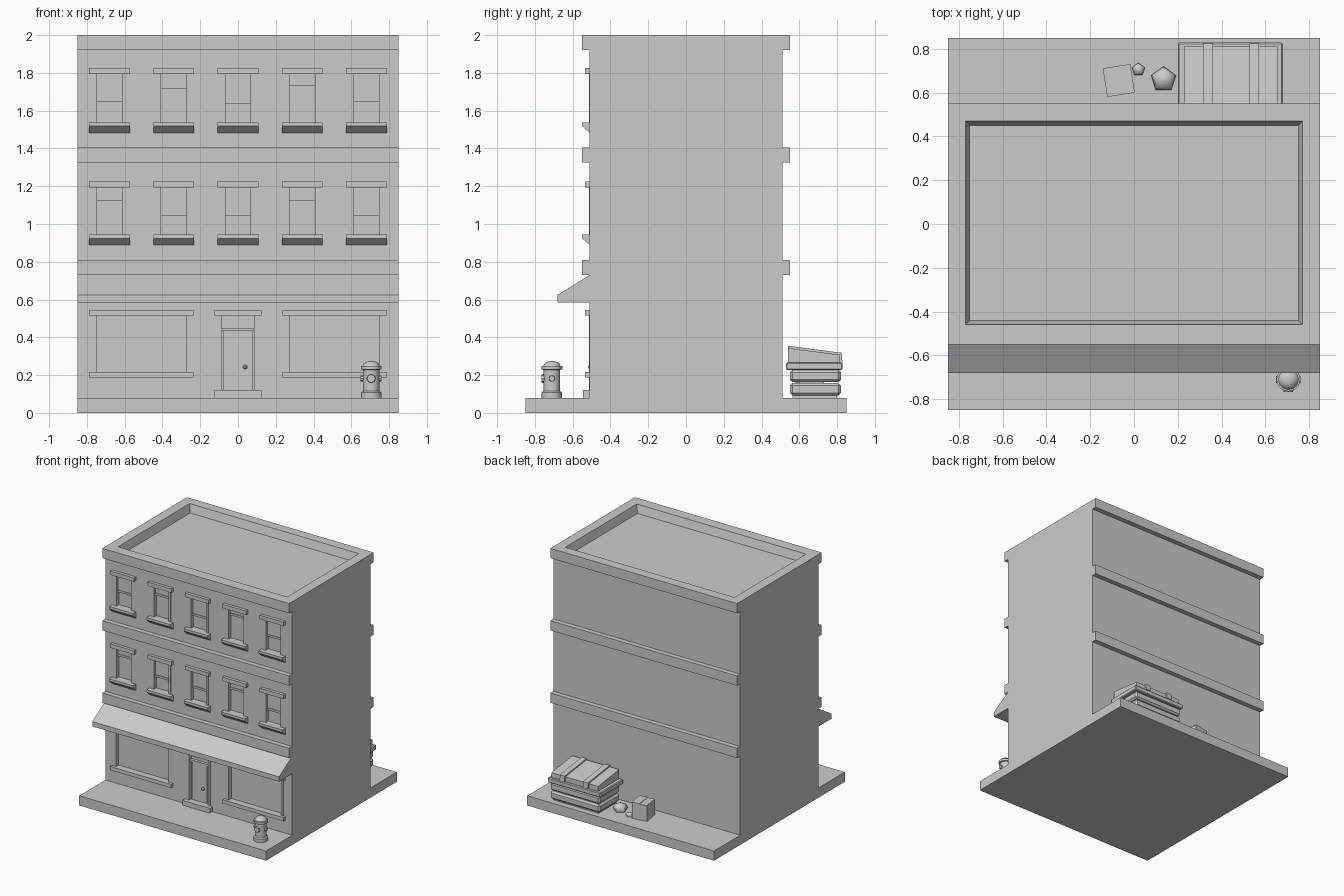
import bpy, bmesh, math
from mathutils import Matrix, Vector

if "Cube" in bpy.data.objects:
    bpy.data.objects.remove(bpy.data.objects["Cube"])


def new_obj(name, bm):
    bmesh.ops.recalc_face_normals(bm, faces=bm.faces)
    me = bpy.data.meshes.new(name)
    bm.to_mesh(me)
    bm.free()
    ob = bpy.data.objects.new(name, me)
    bpy.context.collection.objects.link(ob)
    return ob


def add_box(bm, x0, x1, y0, y1, z0, z1):
    m = Matrix.Translation(((x0 + x1) / 2, (y0 + y1) / 2, (z0 + z1) / 2))
    m = m @ Matrix.Diagonal((x1 - x0, y1 - y0, z1 - z0, 1))
    return bmesh.ops.create_cube(bm, size=1, matrix=m)["verts"]


def boxes(name, *dims):
    bm = bmesh.new()
    for d in dims:
        add_box(bm, *d)
    return new_obj(name, bm)


def add_profile(bm, yz, x0, x1):
    # extrude a side profile along x
    f = bm.faces.new([bm.verts.new((x0, y, z)) for y, z in yz])
    r = bmesh.ops.extrude_face_region(bm, geom=[f])
    vs = [v for v in r["geom"] if isinstance(v, bmesh.types.BMVert)]
    bmesh.ops.translate(bm, verts=vs, vec=(x1 - x0, 0, 0))


def profile(name, yz, x0, x1):
    bm = bmesh.new()
    add_profile(bm, yz, x0, x1)
    return new_obj(name, bm)


def lathe(name, rz, n, loc, rot=None):
    # revolve (radius, height) points about z
    bm = bmesh.new()
    rings = [[bm.verts.new((r * math.cos(2 * math.pi * i / n), r * math.sin(2 * math.pi * i / n), z))
              for i in range(n)] for r, z in rz]
    for a, b in zip(rings, rings[1:]):
        for i in range(n):
            bm.faces.new((a[i], a[(i + 1) % n], b[(i + 1) % n], b[i]))
    bm.faces.new(rings[0])
    bm.faces.new(rings[-1])
    ob = new_obj(name, bm)
    ob.matrix_world = Matrix.Translation(loc) @ (rot or Matrix())
    return ob


def smooth(ob, angle=35):
    bpy.ops.object.select_all(action='DESELECT')
    ob.select_set(True)
    bpy.context.view_layer.objects.active = ob
    bpy.ops.object.shade_smooth_by_angle(angle=math.radians(angle))


W, WALL, GLASS = 0.85, -0.51, -0.48

# pavement slab
boxes("pavement", (-W, W, -W, W, 0, 0.08))

# building: stepped side profile with the floor bands
bands = [(0.73, 0.81), (1.325, 1.405), (1.92, 2.0)]
half = [(0.51, 0.08)]
for lo, hi in bands:
    half += [(0.51, lo), (0.55, lo), (0.55, hi)]
    if hi < 2:
        half.append((0.51, hi))
building = profile("building", half + [(-y, z) for y, z in reversed(half)], -W, W)

# cutters: openings and roof well
cut = bmesh.new()
xs = [-0.68, -0.34, 0, 0.34, 0.68]
rows = [(0.944, 1.193, [1.13, 1.05, 1.05, 1.13, 1.05]),
        (1.538, 1.793, [1.655, 1.722, 1.645, 1.74, 1.655])]
openings = [(x - 0.087, x + 0.087, z0, z1) for z0, z1, _ in rows for x in xs]
openings += [(-0.77, -0.255, 0.217, 0.515), (0.255, 0.77, 0.217, 0.515), (-0.105, 0.105, 0.12, 0.515)]
for x0, x1, z0, z1 in openings:
    add_box(cut, x0, x1, -0.7, GLASS, z0, z1)
for v in add_box(cut, -0.77, 0.77, -0.46, 0.47, 1.935, 2.0):
    if v.co.z < 1.95:
        v.co.x *= 0.974
        v.co.y *= 0.957
    else:
        v.co.z = 2.0005
cutter = new_obj("cutter", cut)
cutter.hide_render = True
mod = building.modifiers.new("openings", 'BOOLEAN')
mod.operation, mod.solver, mod.object = 'DIFFERENCE', 'EXACT', cutter
bpy.context.view_layer.objects.active = building
bpy.ops.object.modifier_apply(modifier="openings")
bpy.data.objects.remove(cutter)

# upstairs windows: lintel, wedge sill, jambs, sashes
lintels, sills, jambs, sashes = (bmesh.new() for _ in range(4))
for z0, z1, rails in rows:
    for x, rail in zip(xs, rails):
        add_box(lintels, x - 0.108, x + 0.108, -0.535, WALL, z1, z1 + 0.032)
        add_profile(sills, [(WALL, z0), (-0.55, z0), (-0.55, z0 - 0.02), (WALL, z0 - 0.055)],
                    x - 0.108, x + 0.108)
        add_box(sashes, x - 0.067, x + 0.067, -0.495, GLASS, rail - 0.008, rail + 0.008)
        add_box(sashes, x - 0.067, x + 0.067, -0.49, GLASS, rail, z1)
# shop windows and door head
for x0, x1 in ((-0.79, -0.235), (0.235, 0.79)):
    add_box(lintels, x0, x1, -0.535, WALL, 0.515, 0.546)
    add_box(sills, x0, x1, -0.535, WALL, 0.187, 0.217)
add_box(lintels, -0.125, 0.125, -0.535, WALL, 0.515, 0.546)
for x0, x1, z0, z1 in openings:
    for a, b in ((x0, x0 + 0.02), (x1 - 0.02, x1)):
        add_box(jambs, a, b, WALL - 0.003, GLASS, z0, z1)
new_obj("window_lintels", lintels)
new_obj("window_sills", sills)
new_obj("window_jambs", jambs)
new_obj("window_sashes", sashes)

# door with step, transom bar and knob
boxes("door_step", (-0.125, 0.125, -0.545, WALL, 0.08, 0.12))
boxes("door", (-0.077, 0.077, -0.49, GLASS, 0.12, 0.44), (-0.066, 0.066, -0.495, GLASS, 0.13, 0.43),
      (-0.085, 0.085, -0.503, GLASS, 0.433, 0.45))
smooth(lathe("door_knob", [(0.005, 0), (0.005, 0.008), (0.012, 0.012), (0.012, 0.02), (0.006, 0.025)], 10,
             (0.038, -0.493, 0.243), Matrix.Rotation(math.pi / 2, 4, 'X')))

# awning
profile("awning", [(WALL, 0.73), (-0.68, 0.625), (-0.68, 0.585), (WALL, 0.585)], -W, W)

# fire hydrant
hx, hy = 0.705, -0.71
smooth(lathe("hydrant_body", [(0.054, 0.08), (0.054, 0.108), (0.044, 0.115), (0.044, 0.228), (0.055, 0.23),
             (0.055, 0.247), (0.046, 0.249), (0.037, 0.264), (0.02, 0.272), (0.006, 0.275)], 12, (hx, hy, 0)))
for name, ang, r, reach in (("hydrant_front_nozzle", 0, 0.024, 0.056), ("hydrant_left_nozzle", -90, 0.017, 0.056),
                            ("hydrant_right_nozzle", 90, 0.017, 0.056)):
    rot = Matrix.Rotation(math.radians(ang), 4, 'Z') @ Matrix.Rotation(math.pi / 2, 4, 'X')
    smooth(lathe(name, [(r * 0.7, 0.02), (r * 0.7, reach - 0.012), (r, reach - 0.012), (r * 0.9, reach)], 8,
                 (hx, hy, 0.182), rot))

# dumpster: foot, two bulged bands, rim
boxes("dumpster_foot", (0.235, 0.645, 0.565, 0.80, 0.08, 0.1))
for i, z in enumerate((0.093, 0.163)):
    band = boxes("dumpster_band_%d" % (i + 1), (0.215, 0.665, 0.55, 0.82, z, z + 0.065))
    bev = band.modifiers.new("bevel", 'BEVEL')
    bev.width, bev.segments = 0.013, 1
rim = boxes("dumpster_rim", (0.2, 0.68, 0.53, 0.828, 0.227, 0.268))
bev = rim.modifiers.new("bevel", 'BEVEL')
bev.width, bev.segments = 0.006, 1
# sloping lid with raised ribs
profile("dumpster_lid", [(0.54, 0.268), (0.54, 0.343), (0.813, 0.308), (0.813, 0.268)], 0.23, 0.655)
ribs = bmesh.new()
for a, b in ((0.315, 0.36), (0.527, 0.57)):
    add_profile(ribs, [(0.54, 0.268), (0.54, 0.355), (0.825, 0.318), (0.828, 0.268)], a, b)
new_obj("dumpster_lid_ribs", ribs)

# cardboard box with a top seam
carton = boxes("carton", (-0.063, 0.063, -0.066, 0.066, 0, 0.13), (-0.002, 0.064, -0.066, 0.066, 0.129, 0.134))
carton.matrix_world = Matrix.Translation((-0.07, 0.655, 0.08)) @ Matrix.Rotation(math.radians(9), 4, 'Z')

# rubbish bags: five-sided mounds
for name, x, y, r, h in (("large_rubbish_bag", 0.135, 0.66, 0.06, 0.06), ("small_rubbish_bag", 0.02, 0.705, 0.031, 0.03)):
    smooth(lathe(name, [(r * 0.85, 0), (r, h * 0.3), (r * 0.75, h * 0.75), (r * 0.15, h)], 5, (x, y, 0.08),
                 Matrix.Rotation(0.3, 4, 'Z')), 60)
